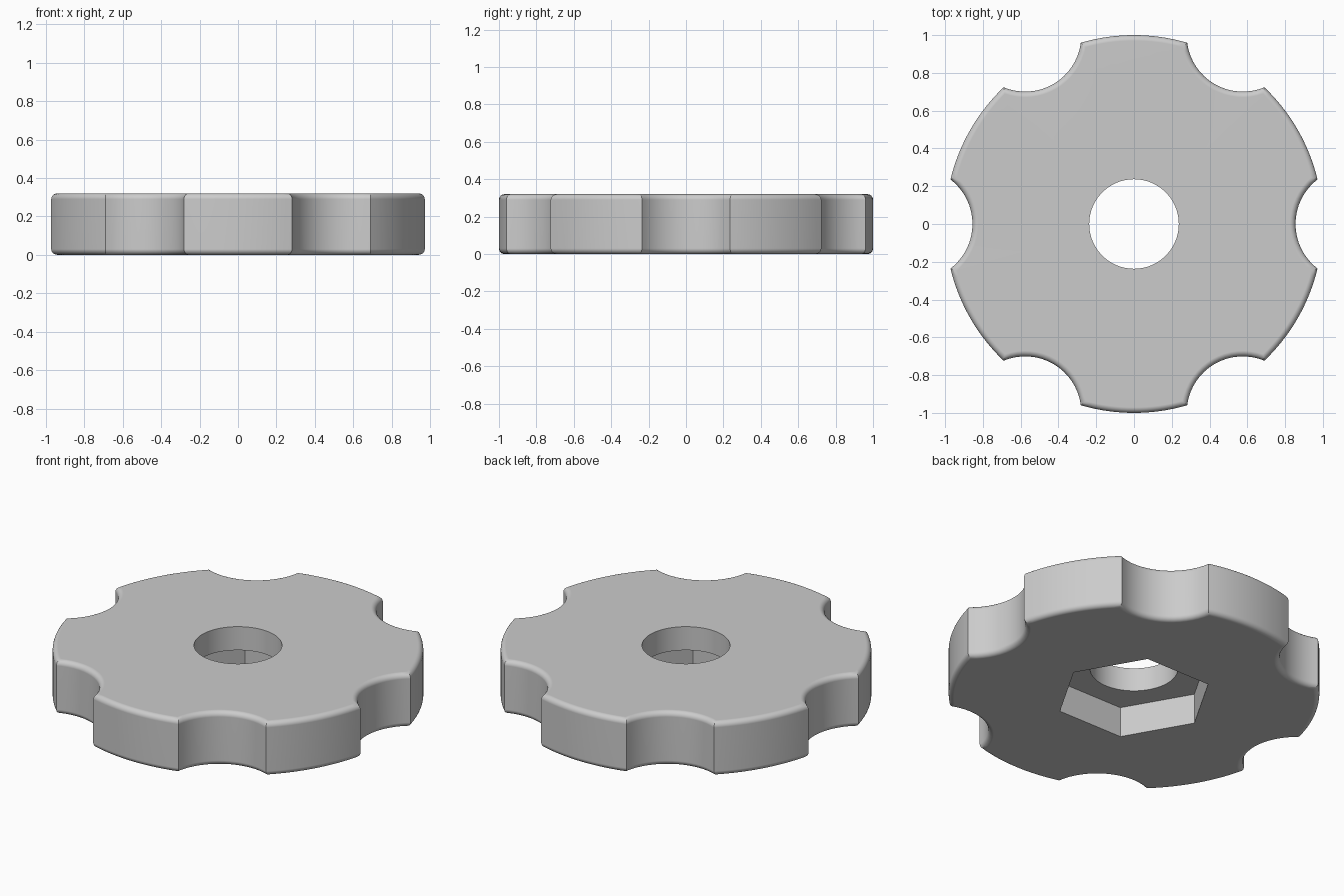
import bpy
import bmesh
from math import acos, atan2, cos, sin, hypot, pi, radians

cube = bpy.data.objects.get("Cube")
if cube:
    bpy.data.objects.remove(cube)

# Dimensions
LOBES = 6
HEIGHT = 0.32
FILLET = 0.03
NOTCH_CENTRE, NOTCH_RADIUS = 1.152, 0.297
BORE_RADIUS = 0.237
HEX_RADIUS, HEX_DEPTH = 0.425, 0.18
ARC_STEPS = 16
FILLET_STEPS = 6
SECTOR = 2 * pi / LOBES


def outline(inset):
    """Scalloped outline as (angle, radius) pairs, moved inward by inset."""
    rim, r, c = 1 - inset, NOTCH_RADIUS + inset, NOTCH_CENTRE
    corner = acos((rim**2 + c**2 - r**2) / (2 * rim * c))
    sweep = acos((r**2 + c**2 - rim**2) / (2 * r * c))
    points = []
    for lobe in range(LOBES):
        start = lobe * SECTOR
        for i in range(ARC_STEPS):      # grip notch
            t = sweep * (2 * i / ARC_STEPS - 1)
            x, y = c - r * cos(t), r * sin(t)
            points.append((start + atan2(y, x), hypot(x, y)))
        for i in range(ARC_STEPS):      # outer rim
            t = corner + (SECTOR - 2 * corner) * i / ARC_STEPS
            points.append((start + t, rim))
    return points


def hex_radius(angle):
    """Distance from the centre to the side of the hexagon."""
    local = angle % (pi / 3) - pi / 6
    return HEX_RADIUS * cos(pi / 6) / cos(local)


# Cross-section rings: bottom fillet, top fillet, bore, nut pocket
rings = []
steps = [pi / 2 * i / FILLET_STEPS for i in range(FILLET_STEPS + 1)]
for a in steps:
    rings.append((outline(FILLET * (1 - sin(a))), FILLET * (1 - cos(a))))
for a in reversed(steps):
    rings.append((outline(FILLET * (1 - sin(a))), HEIGHT - FILLET * (1 - cos(a))))
angles = [a for a, _ in outline(FILLET)]
bore = [(a, BORE_RADIUS) for a in angles]
pocket = [(a, hex_radius(a)) for a in angles]
rings += [(bore, HEIGHT), (bore, HEX_DEPTH), (pocket, HEX_DEPTH), (pocket, 0)]

# Join the rings into one closed solid
bm = bmesh.new()
loops = [[bm.verts.new((r * cos(a), r * sin(a), z)) for a, r in pts] for pts, z in rings]
for k, low in enumerate(loops):
    high = loops[(k + 1) % len(loops)]
    for i in range(len(low)):
        j = (i + 1) % len(low)
        bm.faces.new((low[i], low[j], high[j], high[i]))
bmesh.ops.recalc_face_normals(bm, faces=bm.faces)
mesh = bpy.data.meshes.new("knob")
bm.to_mesh(mesh)
bm.free()
knob = bpy.data.objects.new("knob", mesh)
bpy.context.collection.objects.link(knob)

# Plain grey material
grey = bpy.data.materials.new("grey")
grey.use_nodes = True
colour = (0.6, 0.6, 0.6, 1)
grey.diffuse_color = colour
grey.node_tree.nodes["Principled BSDF"].inputs["Base Color"].default_value = colour
mesh.materials.append(grey)

# Smooth curved walls, crisp edges, flat faces
bpy.ops.object.select_all(action="DESELECT")
knob.select_set(True)
bpy.context.view_layer.objects.active = knob
bpy.ops.object.shade_smooth_by_angle(angle=radians(30))
weighted = knob.modifiers.new("flat_faces", "WEIGHTED_NORMAL")
weighted.keep_sharp = True
